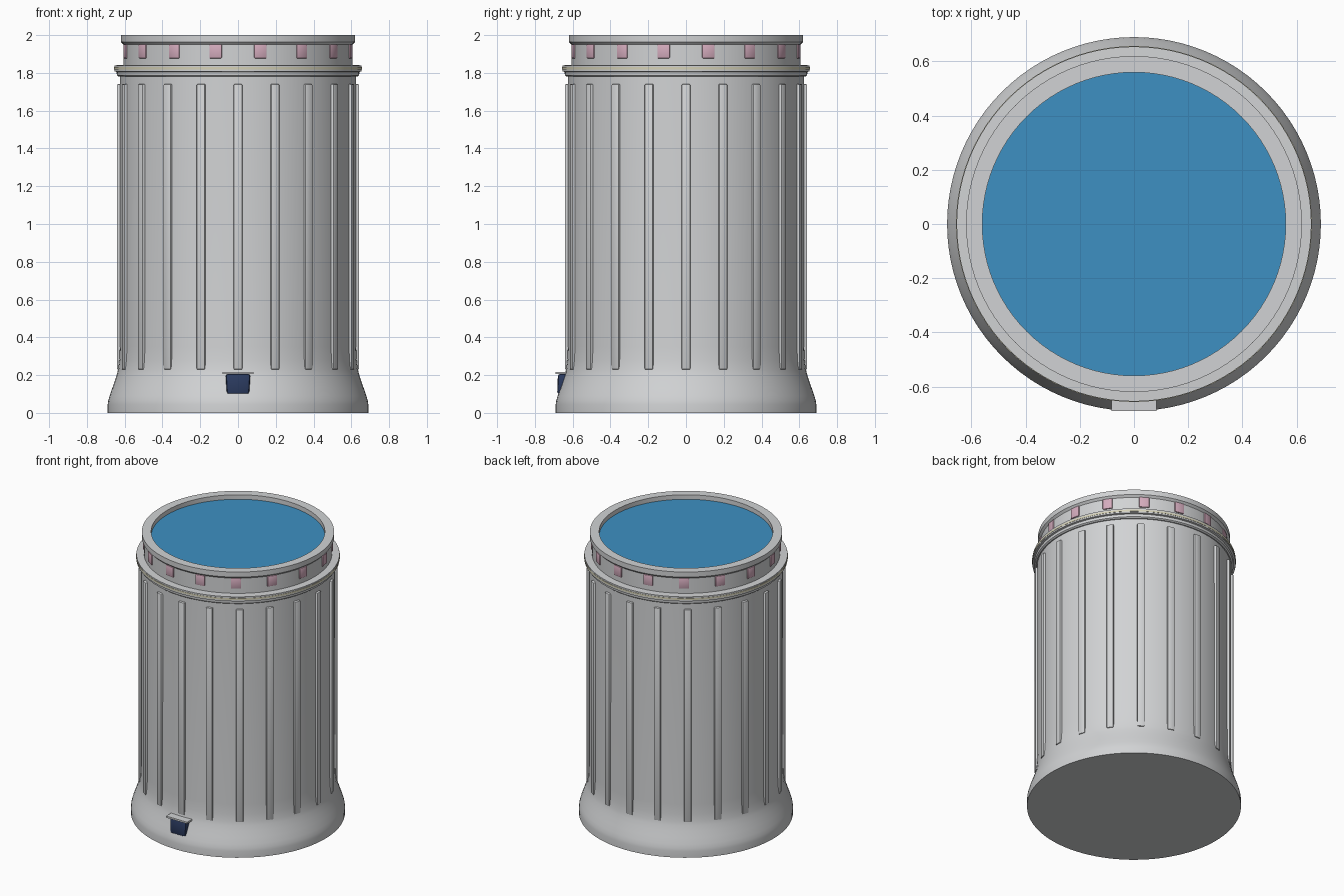
import bpy, bmesh, math
from mathutils import Matrix

if "Cube" in bpy.data.objects:
    bpy.data.objects.remove(bpy.data.objects["Cube"])


def material(name, rgb):
    m = bpy.data.materials.new(name)
    m.diffuse_color = (*rgb, 1)
    m.use_nodes = True
    m.node_tree.nodes["Principled BSDF"].inputs["Base Color"].default_value = m.diffuse_color
    return m


grey = material("light_grey", (0.64, 0.65, 0.66))
blue = material("blue", (0.047, 0.28, 0.54))
pink = material("pink", (0.66, 0.41, 0.51))
navy = material("navy", (0.024, 0.043, 0.115))
beige = material("beige", (0.67, 0.64, 0.47))


def finish(name, bm, mats, angle=None):
    bmesh.ops.recalc_face_normals(bm, faces=bm.faces)
    me = bpy.data.meshes.new(name)
    bm.to_mesh(me)
    bm.free()
    for m in mats:
        me.materials.append(m)
    ob = bpy.data.objects.new(name, me)
    bpy.context.collection.objects.link(ob)
    if angle:
        bpy.ops.object.select_all(action='DESELECT')
        bpy.context.view_layer.objects.active = ob
        ob.select_set(True)
        bpy.ops.object.shade_smooth_by_angle(angle=math.radians(angle))
    return ob


def lathe(name, profile, mat, steps=96):
    """Spin an (r, z) profile about z; a radius of 0 closes the end."""
    bm = bmesh.new()
    vs = [bm.verts.new((0, -r, z)) for r, z in profile]
    es = [bm.edges.new(p) for p in zip(vs, vs[1:])]
    bmesh.ops.spin(bm, geom=vs + es, axis=(0, 0, 1), cent=(0, 0, 0),
                   steps=steps, angle=math.tau, use_duplicate=False)
    bmesh.ops.remove_doubles(bm, verts=bm.verts, dist=1e-5)
    return finish(name, bm, [mat], 30)


def box(bm, size, centre, turn=0.0, bevel=0.0):
    """Bevelled box placed at the front, then turned about z."""
    part = bmesh.new()
    bmesh.ops.create_cube(part, size=1)
    bmesh.ops.scale(part, vec=size, verts=part.verts)
    if bevel:
        bmesh.ops.bevel(part, geom=part.edges[:], offset=bevel, segments=2,
                        profile=0.5, affect='EDGES')
    bmesh.ops.translate(part, vec=centre, verts=part.verts)
    bmesh.ops.rotate(part, cent=(0, 0, 0), verts=part.verts,
                     matrix=Matrix.Rotation(turn, 3, 'Z'))
    tmp = bpy.data.meshes.new("tmp")
    part.to_mesh(tmp)
    part.free()
    bm.from_mesh(tmp)
    bpy.data.meshes.remove(tmp)


# Main can with flared foot
lathe("can_body", [(0, 0), (0.69, 0), (0.69, 0.045), (0.687, 0.065), (0.68, 0.09),
                   (0.666, 0.13), (0.652, 0.17), (0.641, 0.205), (0.635, 0.23),
                   (0.629, 0.28), (0.626, 0.35), (0.625, 1.79), (0, 1.79)], grey)

# Stepped collar under the neck
lathe("collar", [(0.60, 1.78), (0.632, 1.78), (0.641, 1.787), (0.643, 1.805),
                 (0.655, 1.808), (0.655, 1.84), (0.60, 1.842)], grey)
lathe("collar_stripe", [(0.65, 1.818), (0.657, 1.818), (0.657, 1.83), (0.65, 1.83)], beige)

# Neck and top rim, with a shallow recess
lathe("neck_rim", [(0.56, 1.79), (0.606, 1.79), (0.606, 1.95), (0.62, 1.964),
                   (0.62, 2.0), (0.56, 2.0), (0.56, 1.96)], grey)
lathe("lid_panel", [(0, 1.95), (0.561, 1.95), (0.561, 1.968), (0, 1.968)], blue)

# Raised vertical ribs
bm = bmesh.new()
for i in range(20):
    box(bm, (0.046, 0.04, 1.51), (0, -0.621, 0.985), math.tau * i / 20, 0.005)
finish("ribs", bm, [grey], 35)

# Small square studs round the neck
bm = bmesh.new()
for i in range(16):
    box(bm, (0.066, 0.03, 0.074), (0, -0.598, 1.914), math.tau * (i + 0.5) / 16, 0.005)
finish("neck_studs", bm, [pink], 35)

# Foot pedal: plate on top of a tapered block
bm = bmesh.new()
box(bm, (0.165, 0.07, 0.012), (0, -0.655, 0.211))
finish("pedal_plate", bm, [grey])

bm = bmesh.new()
box(bm, (0.13, 0.07, 0.108), (0, -0.643, 0.153), 0, 0.014)
for v in bm.verts:
    if v.co.z < 0.15:
        v.co.x *= 0.92
    if v.co.y < -0.64:
        v.co.y -= 0.004 * (0.207 - v.co.z) / 0.1
finish("pedal_block", bm, [navy], 35)
